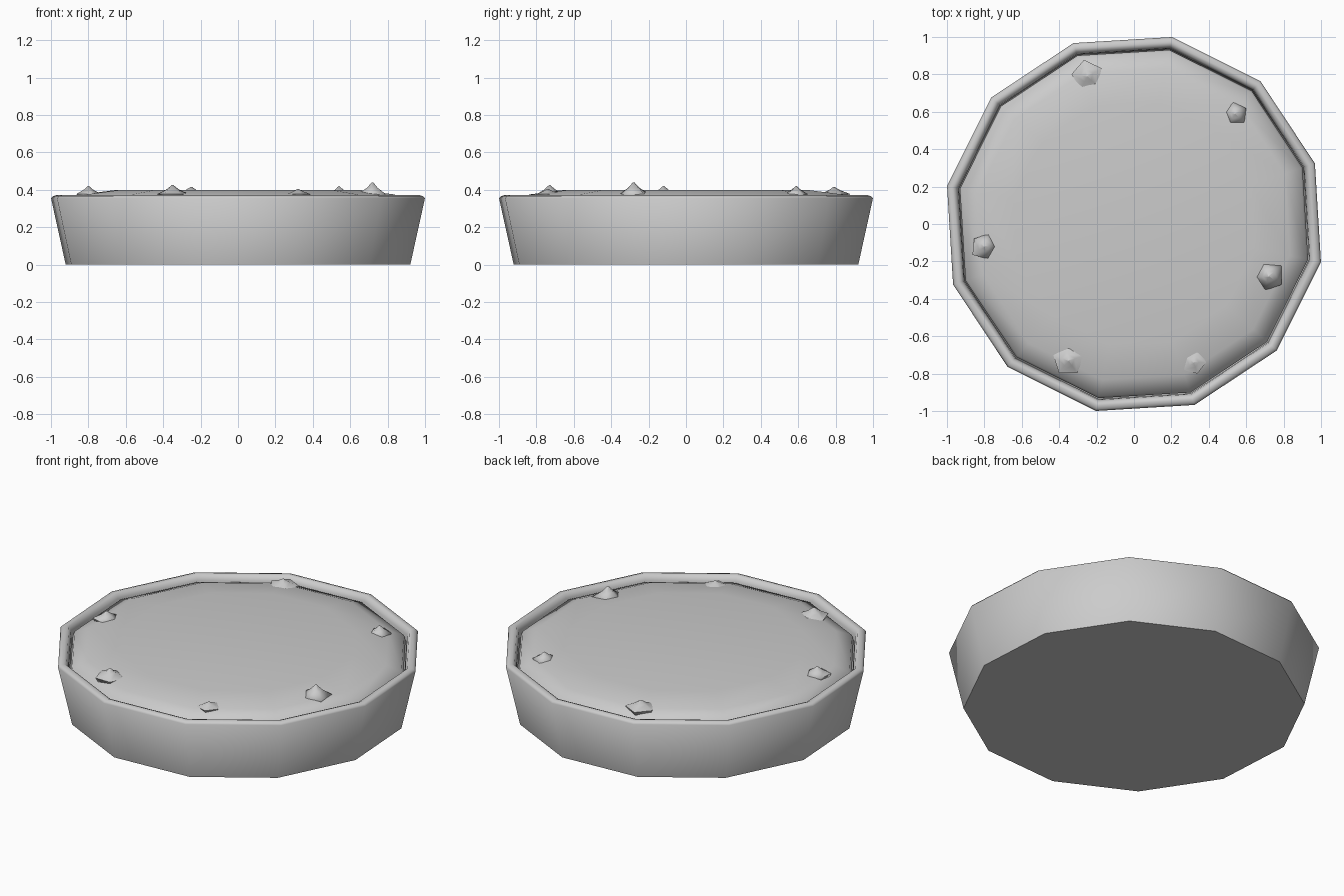
import bpy
import bmesh
import math
import random

cube = bpy.data.objects.get("Cube")
if cube:
    bpy.data.objects.remove(cube, do_unlink=True)

random.seed(4)
SIDES = 12
TURN = math.radians(18.5)

grey = bpy.data.materials.new("plain grey")
grey.use_nodes = True
grey.diffuse_color = (0.6, 0.6, 0.6, 1)
grey.node_tree.nodes["Principled BSDF"].inputs["Base Color"].default_value = (0.6, 0.6, 0.6, 1)


def lathe(name, profile, sides, turn, cap_end, centre=(0, 0), smooth=60, wobble=0.0):
    """Sweep (radius, height) rings round a vertical axis and cap the ends."""
    bm = bmesh.new()
    angles = [turn + math.tau * i / sides for i in range(sides)]
    stretch = [1 + random.uniform(-wobble, wobble) for _ in angles]
    rings = [[bm.verts.new((centre[0] + r * s * math.cos(a), centre[1] + r * s * math.sin(a), z))
              for a, s in zip(angles, stretch)] for r, z in profile]
    for low, high in zip(rings, rings[1:]):
        for i in range(sides):
            j = (i + 1) % sides
            bm.faces.new((low[i], low[j], high[j], high[i]))
    bm.faces.new(rings[0][::-1])
    if cap_end:
        bm.faces.new(rings[-1])
    bm.normal_update()
    mesh = bpy.data.meshes.new(name)
    bm.to_mesh(mesh)
    bm.free()
    mesh.materials.append(grey)
    obj = bpy.data.objects.new(name, mesh)
    bpy.context.collection.objects.link(obj)
    bpy.ops.object.select_all(action="DESELECT")
    obj.select_set(True)
    bpy.context.view_layer.objects.active = obj
    bpy.ops.object.shade_smooth_by_angle(angle=math.radians(smooth))
    return obj


# Tapered twelve-sided tub with a rounded rim and an inner lip
lathe("tub", [(0.94, 0.0), (1.02, 0.355), (1.01, 0.366), (0.99, 0.372),
              (0.972, 0.366), (0.96, 0.34), (0.955, 0.3)], SIDES, TURN, False)

# Gently domed filling
lathe("filling", [(0.95, 0.31), (0.94, 0.34), (0.85, 0.376), (0.66, 0.4)],
      SIDES, TURN, True)

# Small five-sided peaks spread round the edge: x, y, tip height, radius
peaks = [(-0.25, 0.79, 0.415, 0.085), (0.54, 0.59, 0.42, 0.065),
         (0.72, -0.28, 0.44, 0.08), (0.32, -0.74, 0.405, 0.07),
         (-0.35, -0.73, 0.425, 0.085), (-0.80, -0.12, 0.42, 0.075)]
for n, (x, y, tip, radius) in enumerate(peaks, 1):
    lathe(f"peak_{n}", [(radius * 0.8, 0.35), (radius, 0.378), (radius * 0.4, 0.38 + (tip - 0.38) * 0.5),
                        (radius * 0.05, tip)],
          5, random.uniform(0, math.tau), True, (x, y), 80, 0.15)
